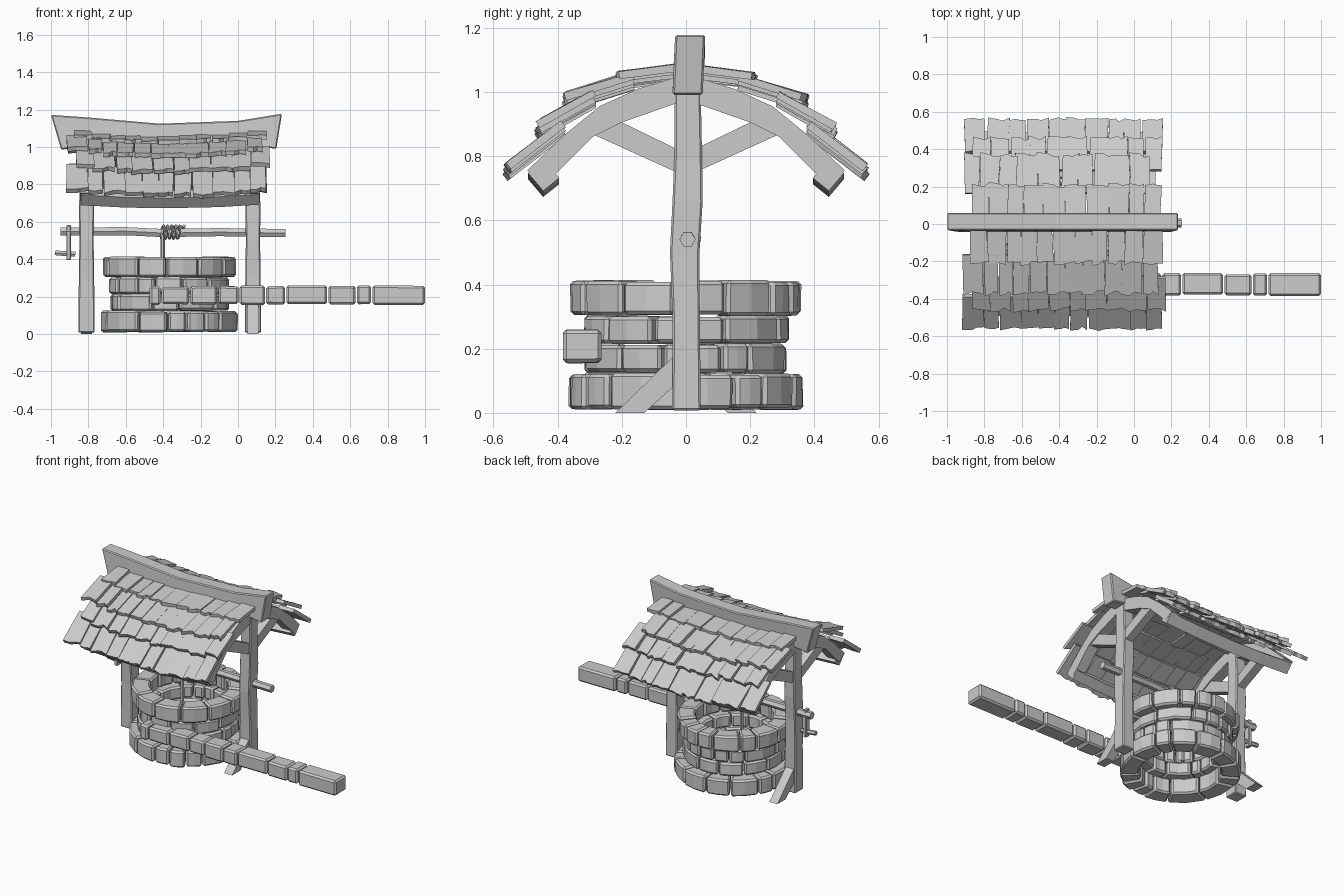
import bpy, bmesh, math, random
from mathutils import Vector

if "Cube" in bpy.data.objects:
    bpy.data.objects.remove(bpy.data.objects["Cube"])

random.seed(4)
CX = -0.365                      # well axis


def jit(a):
    return random.uniform(-a, a)


def skin(bm, rings):
    """Skin a list of equal-length vertex rings and cap both ends."""
    vs = [[bm.verts.new(p) for p in r] for r in rings]
    n = len(vs[0])
    for a, b in zip(vs, vs[1:]):
        for i in range(n):
            bm.faces.new((a[i], a[(i + 1) % n], b[(i + 1) % n], b[i]))
    bm.faces.new(vs[0][::-1])
    bm.faces.new(vs[-1])


def finish(bm, name, bevel=0):
    bmesh.ops.recalc_face_normals(bm, faces=bm.faces[:])
    me = bpy.data.meshes.new(name)
    bm.to_mesh(me)
    bm.free()
    ob = bpy.data.objects.new(name, me)
    bpy.context.collection.objects.link(ob)
    if bevel:
        m = ob.modifiers.new("bevel", 'BEVEL')
        m.width, m.segments, m.limit_method = bevel, 1, 'ANGLE'
        m.angle_limit = math.radians(40)
    return ob


def loft(name, rings, bevel=0):
    bm = bmesh.new()
    skin(bm, rings)
    return finish(bm, name, bevel)


def prism_x(name, profile, x0, x1, bevel=0):
    return loft(name, [[(x, y, z) for y, z in profile] for x in (x0, x1)], bevel)


def tube(name, pts, r, n=6):
    """Round bar or rope following a path."""
    pts = [Vector(p) for p in pts]
    rings = []
    for i, p in enumerate(pts):
        t = (pts[min(i + 1, len(pts) - 1)] - pts[max(i - 1, 0)]).normalized()
        ref = Vector((0, 0, 1)) if abs(t.z) < 0.9 else Vector((0, 1, 0))
        u = t.cross(ref).normalized()
        v = t.cross(u)
        rings.append([p + r * (math.cos(k * math.tau / n) * u + math.sin(k * math.tau / n) * v)
                      for k in range(n)])
    return loft(name, rings)


# Stone rings: (z low, z high, inner radius, outer radius, stones)
courses = [(0.012, 0.122, 0.25, 0.368, 14), (0.125, 0.213, 0.205, 0.318, 13),
           (0.216, 0.302, 0.21, 0.322, 13), (0.305, 0.41, 0.242, 0.355, 14)]
for c, (z0, z1, ri, ro, n) in enumerate(courses):
    bm = bmesh.new()
    w = [random.choice((0.65, 1, 1.1, 1.5)) for _ in range(n)]
    a = random.uniform(0, 6)
    for k in range(n):
        da = w[k] / sum(w) * math.tau
        out, low, top = ro + jit(0.006), z0 + jit(0.003), z1 + jit(0.004)
        rings = []
        for j in range(3):
            t = a + 0.012 + (da - 0.024) * j / 2
            rings.append([(CX + r * math.cos(t), r * math.sin(t), z)
                          for r, z in ((ri, low), (out, low), (out + jit(0.004), top), (ri, top))])
        skin(bm, rings)
        a += da
    finish(bm, f"stone_course_{c + 1}", 0.011)

# Straight row of stones
edges = [-0.475, -0.412, -0.258, -0.108, 0.005, 0.148, 0.255, 0.48, 0.632, 0.715, 1.003]
bm = bmesh.new()
for a, b in zip(edges, edges[1:]):
    y0, y1, z0, z1 = -0.38 + jit(.004), -0.266 + jit(.004), 0.157 + jit(.004), 0.257 + jit(.005)
    skin(bm, [[(x, y0, z0 + jit(.002)), (x, y1, z0), (x, y1, z1), (x, y0, z1 + jit(.002))]
              for x in (a + 0.003, b - 0.003)])
finish(bm, "straight_stone_row", 0.011)

# Posts, foot braces, curved rafters and knee braces
for side, px, s in (("left", -0.81, -1), ("right", 0.08, 1)):
    rings = []
    for z, y0, y1, dx in ((0.008, -.043, .046, .044), (0.3, -.042, .043, .041), (0.5, -.05, .042, .038),
                          (0.66, -.042, .052, .04), (0.8, -.036, .05, .037), (1.05, -.036, .045, .038)):
        rings.append([(px - dx, y0, z), (px + dx, y0, z), (px + dx, y1, z), (px - dx, y1, z)])
    loft(f"{side}_post", rings, 0.006)
    foot = [(-.22, 0), (-.13, 0), (-.03, .09), (-.03, .185)]
    prism_x(f"{side}_foot_brace", [(y * s, z) for y, z in foot], px - .03, px + .03)
    for m, end in ((-1, "front"), (1, "back")):
        line = [(0, .975, 1.055), (.2, .905, 1.0), (.29, .86, .945), (.415, .735, .84), (.435, .715, .83)]
        tops = [(.0, 1.055), (.15, 1.01), (.27, .955), (.38, .865), (.495, .755)]
        rings = []
        for (yl, zl, _), (yt, zt) in zip(line, tops):
            rings.append([(px - .036, m * yl, zl), (px + .036, m * yl, zl),
                          (px + .036, m * yt, zt), (px - .036, m * yt, zt)])
        loft(f"{side}_{end}_rafter", rings)
        knee = [(.02, .745), (.29, .868), (.21, .91), (.02, .818)]
        prism_x(f"{side}_{end}_knee_brace", [(m * y, z) for y, z in knee], px - .028, px + .028)


def sag(x):
    return 0.037 * (1 - ((x + 0.385) / 0.54) ** 2)


# Eave beams, sagging along their length
for m, end in ((-1, "front"), (1, "back")):
    rings = []
    for x in (-0.84, -0.6, -0.385, -0.1, 0.115):
        d = sag(x) * 0.6
        rings.append([(x, m * y, z - d) for y, z in
                      ((.395, .735), (.445, .695), (.492, .75), (.44, .79))])
    loft(f"{end}_eave_beam", rings)

# Ridge beam
rings = []
for xb, zb, xt, zt in ((-.945, .985, -1.0, 1.172), (-.78, 1.015, -.8, 1.158), (-.42, 1.035, -.42, 1.125),
                       (0.0, 1.02, 0.0, 1.14), (.205, .99, .235, 1.178)):
    rings.append([(xb, -.042, zb), (xb, .052, zb), (xt, .06, zt), (xt, -.034, zt)])
loft("ridge_beam", rings, 0.006)

# Shingles: (top y, top z, bottom y, bottom z), mirrored to both slopes
rows = [(.02, 1.072, .21, 1.048), (.16, 1.045, .368, .98),
        (.28, .99, .452, .893), (.375, .9, .55, .765)]
for m, end in ((-1, "front"), (1, "back")):
    for r, (ya, za, yb, zb) in enumerate(rows):
        bm = bmesh.new()
        x = -0.91 + (0.04 if r % 2 == 0 else 0) + jit(0.01)
        while x < 0.09:
            w = random.uniform(0.075, 0.12)
            down = Vector((0, yb - ya, zb - za))
            nor = Vector((0, -down.z, down.y)).normalized()
            tilt, lift = jit(0.008), jit(0.006)
            base = Vector((0, ya, za + lift - sag(x + w / 2)))
            outline = [(0, 0), (w * .96, 0), (w + jit(.006), .98 + jit(.06)),
                       (w * .68, .95 + jit(.04)), (w * .45, .99 + jit(.05)), (jit(.006), 1 + jit(.06))]
            bot = [base + down * t + Vector((x + u + tilt * t, 0, 0)) for u, t in outline]
            top = [p + nor * (0.024 + jit(0.003)) for p in bot]
            skin(bm, [[(p.x, m * p.y, p.z) for p in q] for q in (bot, top)])
            x += w + 0.001
        finish(bm, f"{end}_shingle_row_{r + 1}")

# Winding shaft, crank and handle
tube("winding_shaft", [(-.95, .005, .548), (-.6, .005, .55), (-.4, .005, .54),
                       (-.1, .005, .545), (.255, .005, .54)], 0.025)
prism_x("crank_arm", [(-.018, .395), (.022, .395), (.022, .582), (-.018, .582)], -.918, -.893, 0.004)
tube("crank_handle", [(-.978, .002, .435), (-.925, .002, .43), (-.87, .002, .428)], 0.015)

# Rope coil and hanging rope
coil = []
for i in range(61):
    a = i / 60 * 5.25 * math.tau
    coil.append((-.415 + .115 * i / 60 + .012 * math.sin(a), .005 + .033 * math.cos(a), .545 + .033 * math.sin(a)))
tube("rope_coil", coil, 0.009, 5)
tube("hanging_rope", [(-.403, -.02, .54), (-.403, -.02, .32), (-.403, -.02, .12)], 0.012)
